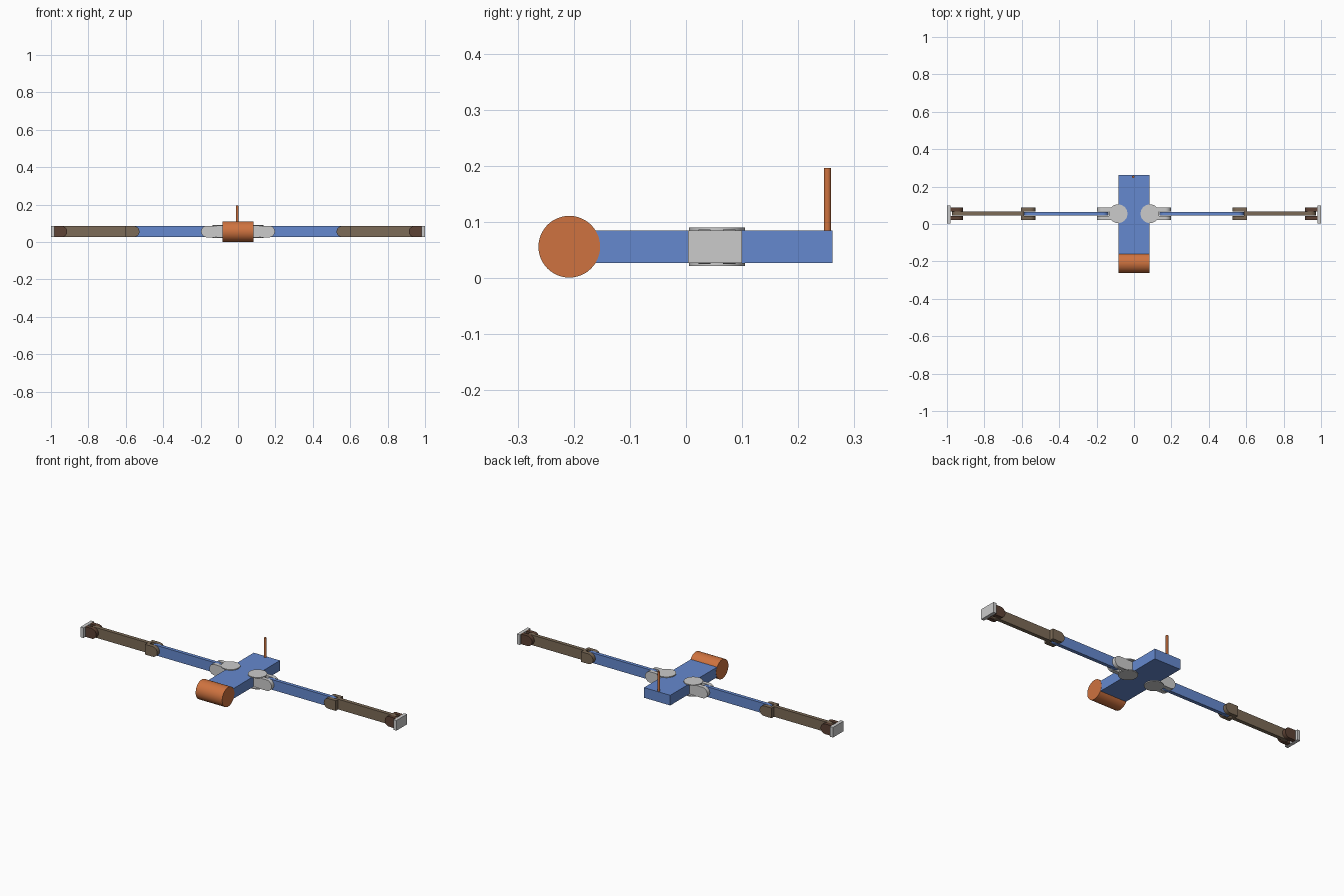
import bpy, bmesh, math
from mathutils import Matrix

if "Cube" in bpy.data.objects:
    bpy.data.objects.remove(bpy.data.objects["Cube"])

ZC, YC = 0.056, 0.055      # height of the limb axis, depth of the limb axis
H = 0.029                  # half height of limbs


def mat(name, rgb):
    m = bpy.data.materials.new(name)
    m.diffuse_color = (*rgb, 1)
    m.use_nodes = True
    m.node_tree.nodes["Principled BSDF"].inputs["Base Color"].default_value = m.diffuse_color
    return m


BLUE = mat("blue", (0.13, 0.25, 0.62))
ORANGE = mat("orange", (0.62, 0.17, 0.05))
BROWN = mat("brown", (0.20, 0.145, 0.095))
DARK = mat("dark_brown", (0.11, 0.055, 0.035))


def finish(name, bm, m=None):
    bmesh.ops.recalc_face_normals(bm, faces=bm.faces)
    me = bpy.data.meshes.new(name)
    bm.to_mesh(me)
    bm.free()
    ob = bpy.data.objects.new(name, me)
    bpy.context.collection.objects.link(ob)
    if m:
        me.materials.append(m)
    me.shade_smooth()
    me.set_sharp_from_angle(angle=math.radians(30))
    return ob


def add_box(bm, x, y, z):
    ctr = [sum(a) / 2 for a in (x, y, z)]
    size = [abs(a[1] - a[0]) for a in (x, y, z)]
    bmesh.ops.create_cube(bm, size=1, matrix=Matrix.Translation(ctr) @ Matrix.Diagonal((*size, 1)))


def add_cyl(bm, r, depth, loc, rot=Matrix(), seg=48):
    bmesh.ops.create_cone(bm, cap_ends=True, segments=seg, radius1=r, radius2=r, depth=depth,
                          matrix=Matrix.Translation(loc) @ rot)


def add_bar(bm, s, x0, x1, y0, y1, r=H, round0=True, round1=True):
    """Upright bar along x with half-round ends, s = side."""
    pts = []
    for end, rnd, a0 in ((x1, round1, -90), (x0, round0, 90)):
        d = 1 if a0 < 0 else -1
        if rnd:
            for i in range(17):
                a = math.radians(a0 + i * 180 / 16)
                pts.append((end - d * r + r * math.cos(a), ZC + r * math.sin(a)))
        else:
            pts += [(end, ZC - d * r), (end, ZC + d * r)]
    face = bm.faces.new([bm.verts.new((s * x, y0, z)) for x, z in pts])
    ret = bmesh.ops.extrude_face_region(bm, geom=[face])
    vs = [g for g in ret["geom"] if isinstance(g, bmesh.types.BMVert)]
    bmesh.ops.translate(bm, vec=(0, y1 - y0, 0), verts=vs)


def add_fork(bm, s, x0, x1, **kw):
    """Pair of side plates around a limb."""
    for y0, y1 in ((YC - 0.033, YC - 0.011), (YC + 0.011, YC + 0.033)):
        add_bar(bm, s, x0, x1, y0, y1, **kw)


# body, front drum, antenna
bm = bmesh.new()
add_box(bm, (-0.083, 0.083), (-0.21, 0.261), (0.027, 0.085))
finish("body", bm, BLUE)
bm = bmesh.new()
add_cyl(bm, 0.055, 0.168, (0, -0.208, ZC), Matrix.Rotation(math.pi / 2, 4, 'Y'))
finish("front_drum", bm, ORANGE)
bm = bmesh.new()
add_cyl(bm, 0.0065, 0.112, (-0.004, 0.252, 0.140), seg=24)
finish("antenna", bm, ORANGE)

for s, side in ((-1, "left"), (1, "right")):
    # hip: discs above and below the body, block and fork
    bm = bmesh.new()
    for z in (0.0875, 0.0245):
        add_cyl(bm, 0.05, 0.005, (s * 0.085, YC, z))
    add_box(bm, (s * 0.084, s * 0.13), (YC - 0.033, YC + 0.033), (0.027, 0.085))
    add_fork(bm, s, 0.115, 0.197, r=0.031, round0=False)
    finish(side + "_hip", bm)

    # upper limb
    bm = bmesh.new()
    add_bar(bm, s, 0.137, 0.588, YC - 0.010, YC + 0.010)
    finish(side + "_upper_limb", bm, BLUE)

    # lower limb with elbow fork
    bm = bmesh.new()
    add_fork(bm, s, 0.527, 0.603, round1=False)
    add_box(bm, (s * 0.589, s * 0.603), (YC - 0.033, YC + 0.033), (0.027, 0.085))
    add_bar(bm, s, 0.600, 0.972, YC - 0.0105, YC + 0.0105, round0=False)
    finish(side + "_lower_limb", bm, BROWN)

    # end joint and foot plate
    bm = bmesh.new()
    add_fork(bm, s, 0.913, 0.982, round1=False)
    finish(side + "_end_fork", bm, DARK)
    bm = bmesh.new()
    add_box(bm, (s * 0.981, s * 1.0), (0.004, 0.100), (0.027, 0.085))
    finish(side + "_foot_plate", bm)
